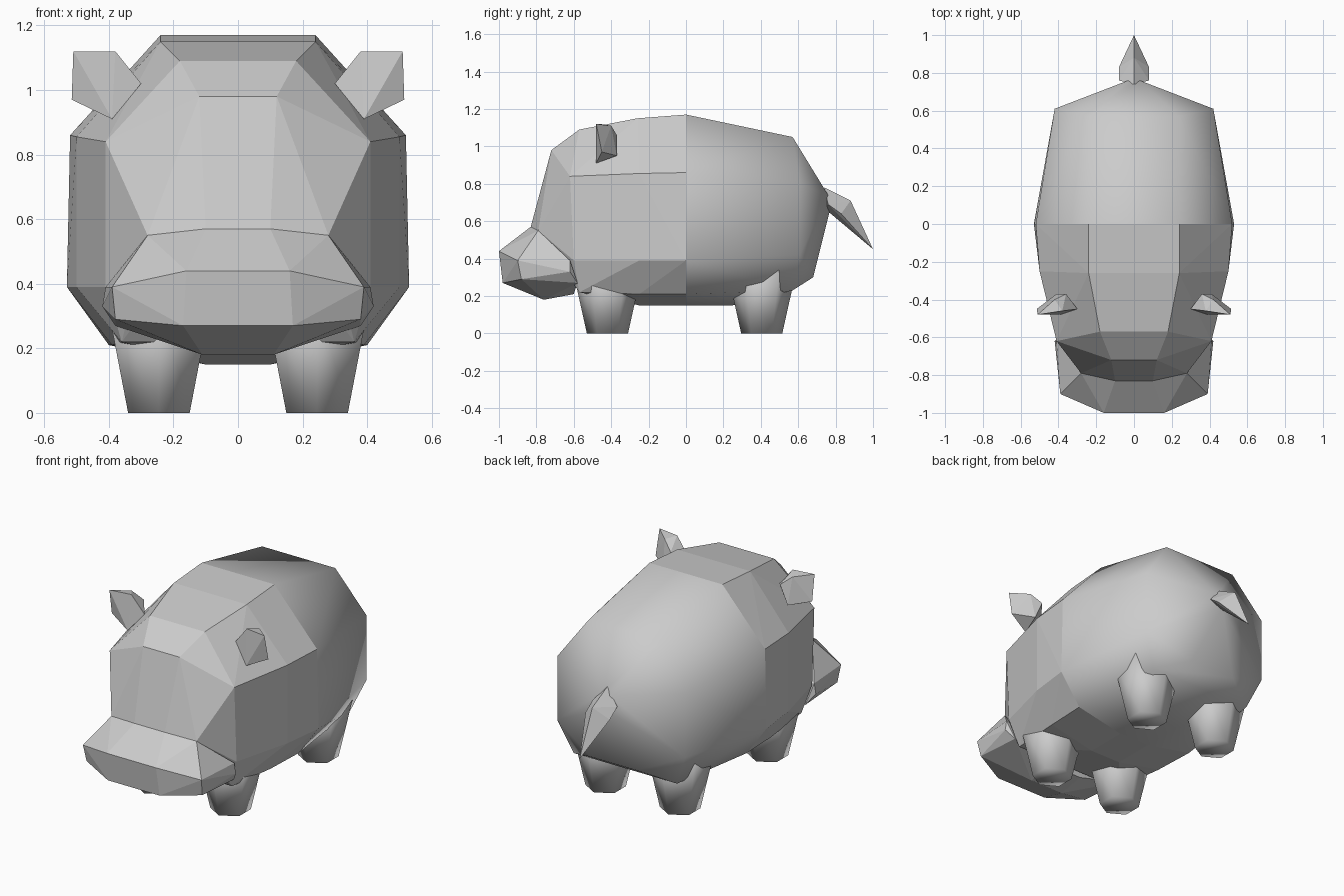
import bpy, bmesh
from mathutils import Matrix

if "Cube" in bpy.data.objects:
    bpy.data.objects.remove(bpy.data.objects["Cube"])


def finish(bm, name, smooth):
    bmesh.ops.recalc_face_normals(bm, faces=bm.faces[:])
    for f in bm.faces:
        f.smooth = smooth
    mesh = bpy.data.meshes.new(name)
    bm.to_mesh(mesh)
    bm.free()
    obj = bpy.data.objects.new(name, mesh)
    bpy.context.collection.objects.link(obj)
    return obj


def faceted(name, points, sides=(1, -1), smooth=False, open_y=None):
    """Faceted solid wrapped around points on the given sides of x = 0."""
    bm = bmesh.new()
    for p in {(s * x, y, z) for x, y, z in points for s in sides}:
        bm.verts.new(p)
    bmesh.ops.remove_doubles(bm, verts=bm.verts[:], dist=0.0005)
    res = bmesh.ops.convex_hull(bm, input=bm.verts[:])
    junk = {v for v in res["geom_interior"] + res["geom_unused"]
            if isinstance(v, bmesh.types.BMVert) and not v.link_faces}
    bmesh.ops.delete(bm, geom=list(junk), context='VERTS')
    if open_y is not None:
        cap = [f for f in bm.faces if all(abs(v.co.y - open_y) < 0.001 for v in f.verts)]
        bmesh.ops.delete(bm, geom=cap, context='FACES')
    bmesh.ops.dissolve_limit(bm, angle_limit=0.02, verts=bm.verts[:], edges=bm.edges[:])
    return finish(bm, name, smooth)


# Body: widest cross-section shared by both halves
middle = [(.24, 0, 1.17), (.52, 0, .86), (.53, 0, .39), (.40, 0, .21), (.10, 0, .15)]

# Rounded hindquarters
faceted("hindquarters", middle + [
    (.24, .57, 1.05), (.42, .61, .80), (.42, .61, .42), (.34, .57, .23), (.10, .25, .15),
    (.03, .76, .74), (0, .77, .66), (.15, .68, .30)], smooth=True, open_y=0)

# Faceted shoulders and head
faceted("shoulders_and_head", middle + [
    (.24, -.26, 1.15), (.50, -.25, .855), (.50, -.25, .39), (.39, -.25, .21), (.10, -.25, .15),
    (.18, -.57, 1.09), (.41, -.62, .84), (.41, -.60, .39), (.36, -.57, .22),
    (.12, -.72, .98), (.28, -.79, .55), (.10, -.83, .57)], open_y=0)

# Broad muzzle
faceted("muzzle", [
    (.10, -.83, .57), (.28, -.79, .55), (.16, -1.0, .44), (.39, -.90, .39),
    (.38, -.88, .29), (.17, -.98, .27), (.11, -.76, .18), (.41, -.62, .39),
    (.42, -.62, .33), (.38, -.58, .27), (.11, -.60, .21)])

# Tail
faceted("tail", [
    (0, .74, .78), (0, .88, .71), (0, 1.0, .45), (.08, .83, .64),
    (.08, .76, .69), (0, .75, .66)])

for side, label in ((1, "left"), (-1, "right")):
    # Ears
    faceted("ear_" + label, [
        (.51, -.48, 1.12), (.38, -.46, 1.12), (.30, -.45, 1.02), (.39, -.48, .91),
        (.515, -.45, .97), (.36, -.37, 1.06), (.41, -.37, .95), (.42, -.40, 1.11)],
        sides=(side,))
    # Tapered six-sided legs
    for y, end in ((-.42, "front"), (.405, "rear")):
        bm = bmesh.new()
        bmesh.ops.create_cone(bm, cap_ends=True, segments=6, radius1=.11, radius2=.19,
                              depth=.36, matrix=Matrix.Translation((side * .245, y, .18)))
        finish(bm, f"{end}_leg_{label}", True)
